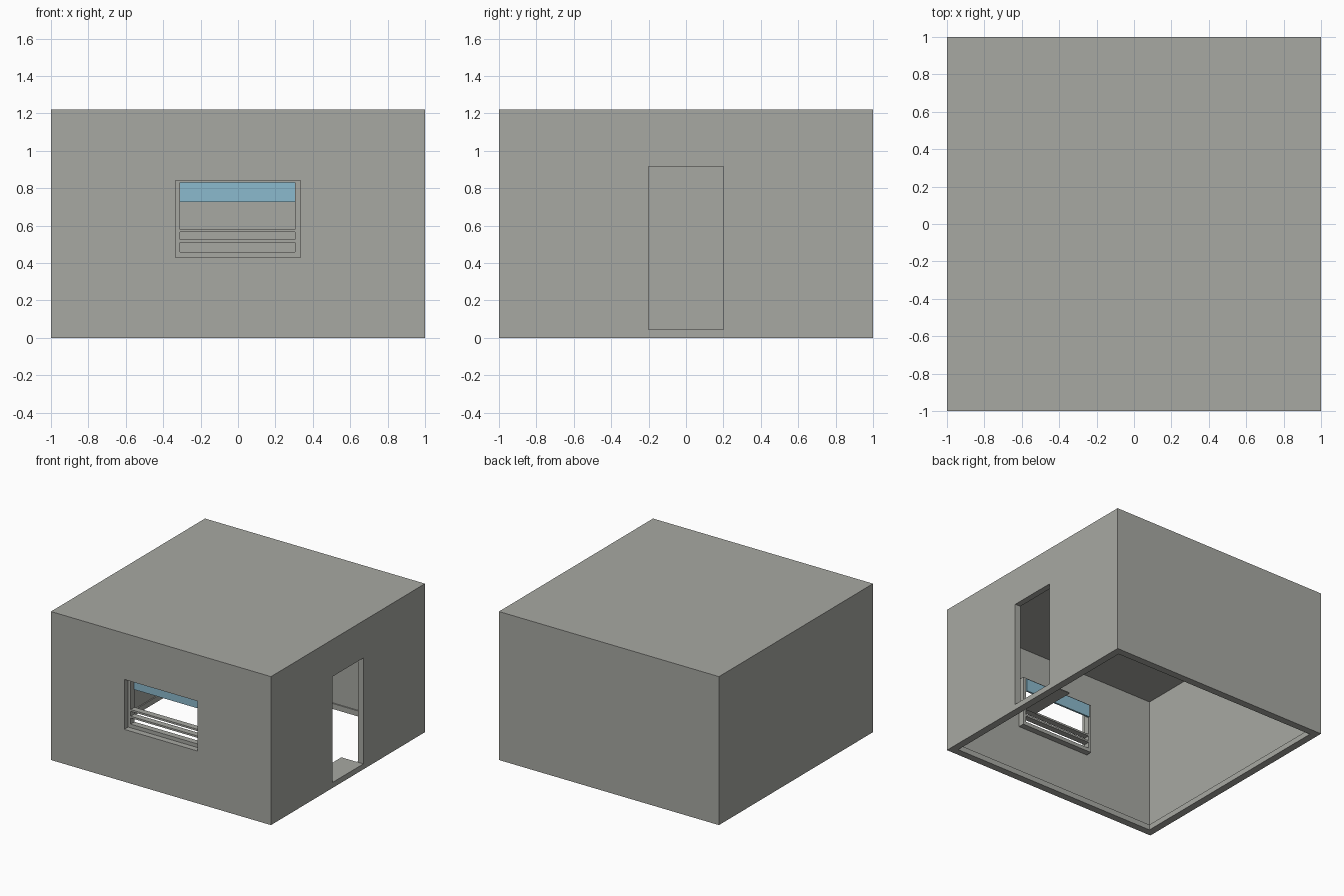
import bpy

if "Cube" in bpy.data.objects:
    bpy.data.objects.remove(bpy.data.objects["Cube"])


def material(name, rgb):
    m = bpy.data.materials.new(name)
    m.diffuse_color = (*rgb, 1)
    m.use_nodes = True
    m.node_tree.nodes["Principled BSDF"].inputs["Base Color"].default_value = m.diffuse_color
    return m


GREY = material("concrete_grey", (0.39, 0.395, 0.365))
BLUE = material("pale_blue", (0.26, 0.49, 0.61))


def box(name, x, y, z, mat):
    """Box from min/max pairs on each axis."""
    bpy.ops.mesh.primitive_cube_add(size=1)
    o = bpy.context.object
    o.name = name
    for v in o.data.vertices:
        for i, (lo, hi) in enumerate((x, y, z)):
            v.co[i] = lo if v.co[i] < 0 else hi
    o.data.materials.append(mat)
    return o


def cut(target, x, y, z):
    """Subtract a box from the target."""
    c = box("cutter", x, y, z, GREY)
    c.hide_render = True
    m = target.modifiers.new("cut", "BOOLEAN")
    m.operation = "DIFFERENCE"
    m.solver = "EXACT"
    m.object = c
    bpy.context.view_layer.objects.active = target
    bpy.ops.object.modifier_apply(modifier=m.name)
    bpy.data.objects.remove(c)


H = 1.22      # total height
T = 0.05      # wall thickness
I = 1 - T     # inner wall face

# Room shell: open underneath, thick roof, door and window openings
shell = box("room_shell", (-1, 1), (-1, 1), (0, H), GREY)
cut(shell, (-I, I), (-I, I), (-0.1, 1.12))
cut(shell, (0.9, 1.1), (-0.2, 0.2), (0.045, 0.915))
cut(shell, (-0.333, 0.333), (-1.1, -0.9), (0.43, 0.84))

# Skirting around the inside of the walls
S = 0.94
for s, side in ((-1, "a"), (1, "b")):
    a, b = sorted((s * S, s * I))
    box("skirting_x_" + side, (a, b), (-I, I), (0, 0.045), GREY)
    box("skirting_y_" + side, (-S, S), (a, b), (0, 0.045), GREY)

# Doorstep plate reaching into the room
box("doorstep", (0.8, I), (-0.2, 0.2), (0.037, 0.045), GREY)

# Window frame: outer ring and two rails
frame = box("window_frame", (-0.333, 0.333), (-0.95, -0.9), (0.43, 0.84), GREY)
for z in ((0.46, 0.51), (0.525, 0.565), (0.58, 0.83)):
    cut(frame, (-0.31, 0.305), (-1.1, -0.8), z)

# Blue panel at the top of the window
box("window_blind", (-0.31, 0.305), (-0.905, -0.89), (0.727, 0.83), BLUE)
